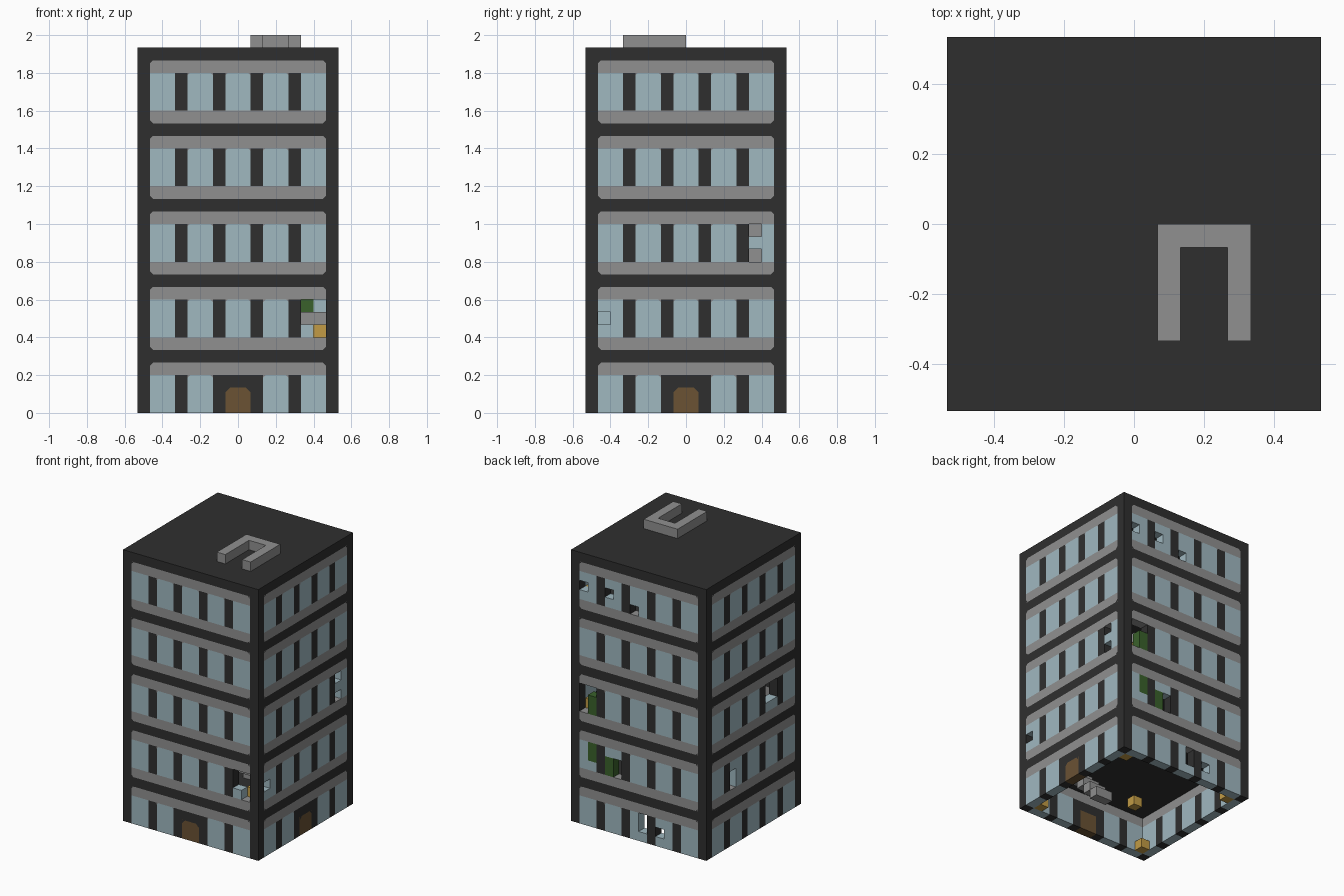
import bpy, bmesh
from mathutils import Vector

old = bpy.data.objects.get("Cube")
if old:
    bpy.data.objects.remove(old, do_unlink=True)

U = 1 / 15  # one building block


def material(name, rgb):
    m = bpy.data.materials.new(name)
    m.use_nodes = True
    m.diffuse_color = (*rgb, 1)
    m.node_tree.nodes["Principled BSDF"].inputs["Base Color"].default_value = (*rgb, 1)
    return m


MATS = {
    "charcoal": material("charcoal", (0.028, 0.028, 0.028)),
    "grey": material("grey", (0.28, 0.28, 0.28)),
    "glass": material("pale blue glass", (0.35, 0.48, 0.53)),
    "wood": material("brown wood", (0.145, 0.085, 0.034)),
    "green": material("leaf green", (0.042, 0.12, 0.024)),
    "yellow": material("lamp yellow", (0.54, 0.33, 0.06)),
}
parts = {}  # part name -> (bmesh, colour)


def mesh_for(part, colour):
    return parts.setdefault(part, (bmesh.new(), colour))[0]


def box(part, colour, x, y, z):
    """Block given by its (low, high) limits in building blocks."""
    bm = mesh_for(part, colour)
    verts = bmesh.ops.create_cube(bm, size=1)["verts"]
    for v in verts:
        v.co = Vector([(lo + hi) / 2 + c * (hi - lo)
                       for c, (lo, hi) in zip(v.co, (x, y, z))]) * U


WALLS = {"front": (1, -1), "right": (0, 1), "back": (1, 1), "left": (0, -1)}


def wall_box(wall, part, colour, a, z):
    """Block in a wall; a is the span along the wall."""
    axis, side = WALLS[wall]
    depth = (7, 8) if side > 0 else (-8, -7)
    x, y = (a, depth) if axis else (depth, a)
    box(wall + "_" + part, colour, x, y, z)


def chip(wall, part, colour, a, z, da, dz, size=0.18):
    """Thin triangle that trims the corner of a panel."""
    axis, side = WALLS[wall]
    d = side * 8.02
    bm = mesh_for(wall + "_" + part, colour)
    pts = [(a, z), (a + da * size, z), (a, z + dz * size)]
    co = [Vector((p, d, q) if axis else (d, p, q)) * U for p, q in pts]
    face = bm.faces.new([bm.verts.new(c) for c in co])
    face.normal_update()
    if face.normal[axis] * side < 0:
        face.normal_flip()


# Open and planted window cells: wall -> (along, height)
OPEN = {
    "front": {(5, 7), (5, 8), (6, 6), (6, 7), (6, 8)},
    "right": {(-7, 7), (5, 12), (5, 14)},
    "back": {(6, 25), (3, 25), (0, 24), (6, 12), (6, 13), (6, 14), (5, 14),
             (2, 6), (2, 7), (-1, 1), (-1, 2), (-3, 1)},
    "left": {(-4, 13), (-4, 14), (-3, 13), (-3, 14), (3, 6), (3, 7)},
}
PLANTS = {"back": {(5, 12), (5, 13), (5, 7), (5, 8), (3, 6), (3, 7)}}


def window(wall, a, z):
    cells = {(a + i, z + k) for i in range(2) for k in range(3)}
    gone, green = cells & OPEN[wall], cells & PLANTS.get(wall, set())
    if not gone and not green:
        wall_box(wall, "windows", "glass", (a, a + 2), (z, z + 3))
        if abs(a + 1) < 6:
            for edge, da in ((a, 1), (a + 2, -1)):
                chip(wall, "window_trim", "grey", edge, z + 3, da, -1)
        return
    for i, k in cells - gone:
        part, colour = ("plants", "green") if (i, k) in green else ("windows", "glass")
        wall_box(wall, part, colour, (i, i + 1), (k, k + 1))


# Four walls, storey by storey
for wall in WALLS:
    for floor in range(5):
        z = floor * 6
        door = floor == 0 and wall in ("front", "right")
        bands = [z + 3] if floor == 0 else [z - 1, z + 3]
        for b in bands:
            wall_box(wall, "bands", "grey", (-7, 7), (b, b + 1))
            edge_z, dz = (b + 1, -1) if b > z else (b, 1)
            for s in (-1, 1):
                chip(wall, "corner_trim", "charcoal", 7 * s, edge_z, -s, dz, 0.25)
        for a in (-5, -2, 1, 4):
            wall_box(wall, "pillars", "charcoal", (a, a + 1), (z, z + 3))
        for a in (-7, -4, -1, 2, 5):
            if not (door and a == -1):
                window(wall, a, z)
        if door:
            wall_box(wall, "door", "wood", (-1, 1), (0, 2))
            wall_box(wall, "door_lintel", "charcoal", (-1, 1), (2, 3))
            for s in (-1, 1):
                chip(wall, "door_trim", "charcoal", s, 2, -s, -1, 0.35)

# Corner columns, floor slabs and roof
for sx in (-8, 7):
    for sy in (-8, 7):
        box("corner_columns", "charcoal", (sx, sx + 1), (sy, sy + 1), (0, 28))
for z in (4, 10, 16, 22):
    box("floor_slabs", "charcoal", (-7, 7), (-7, 7), (z, z + 1))
    for wall in WALLS:
        wall_box(wall, "slab_edges", "charcoal", (-7, 7), (z, z + 1))
box("roof", "charcoal", (-8, 8), (-8, 8), (28, 29))

# Lamps and stairs inside
for floor in range(5):
    z = floor * 6
    for x, y in ((-7, -7), (-7, 6), (6, -7), (6, 6), (-1, -1)):
        box("lamps", "yellow", (x, x + 1), (y, y + 1), (z, z + 1))
    base = max(z - 1, 0)
    for step in range(4):
        box("stairs", "grey", (2, 4), (-2 - step, -1 - step), (base + step, base + step + 1))

# Furniture seen through the open windows
box("shelf", "grey", (5, 7), (-4, -3), (7, 8))
for z in (12, 14):
    box("cupboard", "grey", (4, 5), (5, 6), (z, z + 1))

# Railing round the stair head on the roof
for x in (1, 4):
    box("roof_railing", "grey", (x, x + 1), (-5, 0), (29, 30))
box("roof_railing", "grey", (2, 4), (-1, 0), (29, 30))

for name, (bm, colour) in parts.items():
    mesh = bpy.data.meshes.new(name)
    bm.to_mesh(mesh)
    bm.free()
    mesh.materials.append(MATS[colour])
    bpy.context.collection.objects.link(bpy.data.objects.new(name, mesh))
